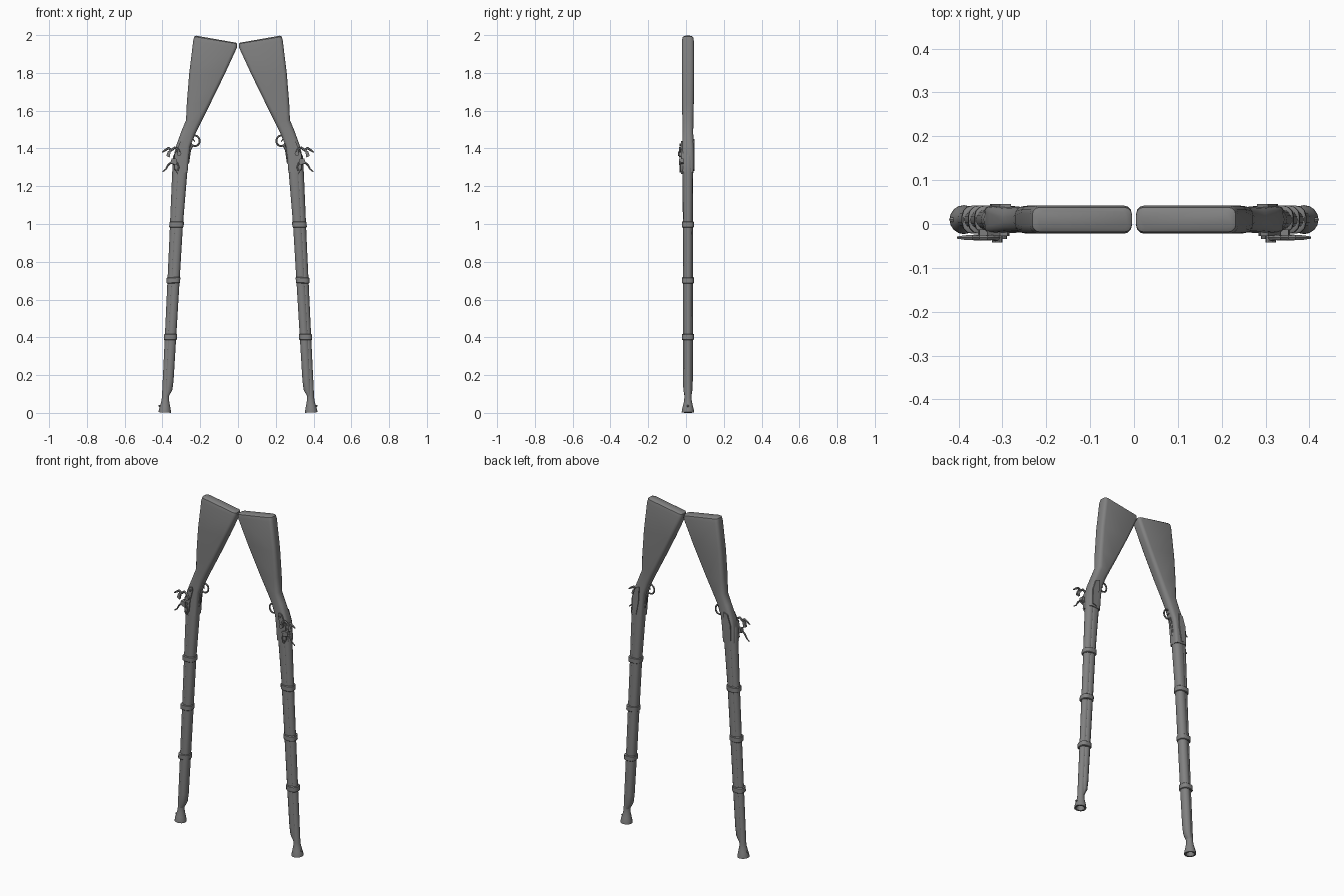
import bpy, bmesh, math
from mathutils import Vector

if "Cube" in bpy.data.objects:
    bpy.data.objects.remove(bpy.data.objects["Cube"])

YC = 0.01                                   # mid plane of the guns
gray = bpy.data.materials.new("gray")
gray.diffuse_color = (0.22, 0.22, 0.22, 1)
gray.use_nodes = True
gray.node_tree.nodes["Principled BSDF"].inputs["Base Color"].default_value = gray.diffuse_color


def finish(name, bm, angle=35):
    """Turn a bmesh into a smooth-shaded part mirrored across x = 0."""
    bmesh.ops.recalc_face_normals(bm, faces=bm.faces)
    me = bpy.data.meshes.new(name)
    bm.to_mesh(me)
    bm.free()
    ob = bpy.data.objects.new(name, me)
    bpy.context.collection.objects.link(ob)
    me.materials.append(gray)
    ob.modifiers.new("pair", 'MIRROR').use_mirror_merge = False
    bpy.ops.object.select_all(action='DESELECT')
    ob.select_set(True)
    bpy.context.view_layer.objects.active = ob
    bpy.ops.object.shade_smooth_by_angle(angle=math.radians(angle))
    return ob


def skin(bm, rings, closed=False):
    """Join rings of points with quads, capping the ends unless closed."""
    vs = [[bm.verts.new(p) for p in r] for r in rings]
    n = len(vs[0])
    pairs = list(zip(vs, vs[1:])) + ([(vs[-1], vs[0])] if closed else [])
    for a, b in pairs:
        for i in range(n):
            j = (i + 1) % n
            bm.faces.new((a[i], a[j], b[j], b[i]))
    if not closed:
        bm.faces.new(vs[0])
        bm.faces.new(vs[-1])


def section(outer, inner, hy, r):
    """Rounded rectangle spanning outer to inner (x, z), half thickness hy."""
    o, i = Vector((outer[0], 0, outer[1])), Vector((inner[0], 0, inner[1]))
    c, h = (o + i) / 2 + Vector((0, YC, 0)), (o - i) / 2
    u, hx = h.normalized(), h.length
    r = min(r, hx * 0.98, hy * 0.98)
    pts = []
    for q, (sx, sy) in enumerate(((1, 1), (-1, 1), (-1, -1), (1, -1))):
        for k in range(4):
            a = math.pi / 2 * (q + k / 3)
            pts.append(c + u * (sx * (hx - r) + r * math.cos(a))
                       + Vector((0, sy * (hy - r) + r * math.sin(a), 0)))
    return pts


def axis(z):
    """Barrel centre line, leaning in toward the top."""
    return Vector((0.388 - 0.0515 * z, YC, z))


AX = (axis(1) - axis(0)).normalized()
SIDE = Vector((AX.z, 0, -AX.x))


def lathe(name, profile):
    """Revolve (distance, radius) pairs about the barrel line."""
    bm = bmesh.new()
    rings = [[axis(0) + AX * d + SIDE * (r * math.cos(t)) + Vector((0, r * math.sin(t), 0))
              for t in (math.tau * k / 16 for k in range(16))] for d, r in profile]
    skin(bm, rings)
    return finish(name, bm)


def tube(name, pts, radii, closed=False, n=6):
    """Thin rod through points; a radius may vary per point."""
    P = [Vector(p) for p in pts]
    rings = []
    for k, p in enumerate(P):
        a = P[k - 1] if (k or closed) else p
        b = P[(k + 1) % len(P)] if (k < len(P) - 1 or closed) else p
        t = (b - a).normalized()
        w = t.cross(Vector((0, 1, 0))).normalized()
        v = t.cross(w)
        r = radii[k] if isinstance(radii, (list, tuple)) else radii
        rings.append([p + (w * math.cos(math.tau * i / n) + v * math.sin(math.tau * i / n)) * r
                      for i in range(n)])
    bm = bmesh.new()
    skin(bm, rings, closed)
    return finish(name, bm, 50)


def plate(name, outline, y0, y1):
    """Flat (x, z) outline given thickness along y."""
    bm = bmesh.new()
    skin(bm, [[(x, y, z) for x, z in outline] for y in (y0, y1)])
    return finish(name, bm)


def disc(name, x, z, r, y0, y1, n=10):
    plate(name, [(x + r * math.cos(math.tau * k / n), z + r * math.sin(math.tau * k / n))
                 for k in range(n)], y0, y1)


# Stock: butt, wrist and lock housing
butt = [((0.222, 1.997), (0.012, 1.960), 0.020, 0.016),
        ((0.232, 1.992), (0.005, 1.954), 0.028, 0.017),
        ((0.237, 1.970), (0.005, 1.935), 0.032, 0.018),
        ((0.258, 1.800), (0.072, 1.790), 0.032, 0.018),
        ((0.271, 1.640), (0.150, 1.630), 0.031, 0.020),
        ((0.275, 1.550), (0.197, 1.535), 0.029, 0.022),
        ((0.300, 1.490), (0.224, 1.480), 0.028, 0.022),
        ((0.329, 1.410), (0.252, 1.415), 0.030, 0.016),
        ((0.340, 1.360), (0.261, 1.350), 0.031, 0.014),
        ((0.342, 1.275), (0.267, 1.270), 0.031, 0.014)]
bm = bmesh.new()
skin(bm, [section(*s) for s in butt])
finish("butt_and_wrist", bm)

# Fore stock cradling the barrel, tapering to a point near the muzzle
fore = []
for z, inner, hy in ((1.30, 0.266, 0.028), (1.00, 0.291, 0.027), (0.40, 0.327, 0.027),
                     (0.17, 0.341, 0.026), (0.12, 0.347, 0.024), (0.085, 0.366, 0.018)):
    o = axis(z) + SIDE * 0.008
    fore.append(section((o.x, o.z), (inner, z + 0.003), hy, 0.022))
bm = bmesh.new()
skin(bm, fore)
finish("fore_stock", bm)

# Barrel with flared, hollow muzzle
lathe("barrel", [(1.38, 0.015), (1.36, 0.025), (1.27, 0.026), (0.9, 0.0225), (0.4, 0.020),
                 (0.08, 0.019), (0.06, 0.021), (0.035, 0.027), (0.014, 0.032), (0.002, 0.033),
                 (0.002, 0.024), (0.03, 0.016), (0.2, 0.014)])

# Front sight bead
s = axis(0.035) + SIDE * 0.024
tube("front_sight", [s, s + SIDE * 0.006, s + SIDE * 0.011], [0.006, 0.006, 0.003])

# Three barrel bands
for z, inner, r in ((0.995, 0.287, 0.023), (0.70, 0.306, 0.022), (0.40, 0.323, 0.021)):
    rings = []
    for dz, g in ((-0.016, -0.003), (-0.013, 0), (0.013, 0), (0.016, -0.003)):
        o = axis(z + dz) + SIDE * (r + 0.004 + g)
        rings.append(section((o.x, o.z), (inner - dz * 0.06 - g, z + dz + 0.003), 0.032 + g, 0.024))
    bm = bmesh.new()
    skin(bm, rings)
    finish("barrel_band", bm)

# Trigger guard ring and trigger
tube("trigger_guard", [(0.228 + 0.025 * math.cos(a), YC, 1.440 + 0.028 * math.sin(a))
                       for a in (math.tau * k / 16 for k in range(16))], 0.005, True)
tube("trigger", [(0.252, YC, 1.450), (0.238, YC, 1.448), (0.228, YC, 1.436)], [0.004, 0.004, 0.002])
tube("guard_tail", [(0.243, YC, 1.418), (0.256, YC, 1.39), (0.266, YC, 1.32)], 0.007)

# Lock plate on the front, side plate on the back
plate("lock_plate", [(0.288, 1.44), (0.305, 1.435), (0.335, 1.37), (0.337, 1.29), (0.322, 1.265),
                     (0.308, 1.29), (0.300, 1.36), (0.284, 1.42)], -0.027, -0.015)
plate("side_plate", [(0.280, 1.45), (0.305, 1.44), (0.325, 1.38), (0.328, 1.29), (0.300, 1.28),
                     (0.285, 1.36)], 0.035, 0.046)

# Hammer with jaws, flint and screw
Y = -0.031
tube("hammer", [(0.312, Y, 1.372), (0.318, Y, 1.395), (0.334, Y, 1.405), (0.350, Y, 1.393),
                (0.364, Y, 1.388)], [0.010, 0.007, 0.006, 0.007, 0.008])
tube("hammer_spur", [(0.350, Y, 1.393), (0.368, Y, 1.402), (0.384, Y, 1.392), (0.402, Y, 1.380)],
     [0.005, 0.007, 0.006, 0.003])
plate("flint", [(0.355, 1.392), (0.372, 1.384), (0.380, 1.360), (0.362, 1.352)], -0.037, -0.025)
disc("hammer_pivot", 0.312, 1.372, 0.012, -0.042, -0.025)

# Priming pan, frizzen and spring
plate("priming_pan", [(0.325, 1.345), (0.352, 1.348), (0.356, 1.325), (0.325, 1.312)], -0.038, -0.012)
tube("frizzen", [(0.336, Y, 1.318), (0.356, Y, 1.325), (0.370, Y, 1.312), (0.382, Y, 1.290),
                 (0.399, Y, 1.276)], [0.006, 0.006, 0.005, 0.004, 0.003])
tube("frizzen_spring", [(0.336, Y, 1.316), (0.322, Y, 1.325), (0.313, Y, 1.300), (0.322, Y, 1.275),
                        (0.333, Y, 1.290)], 0.004)
for x, z in ((0.296, 1.42), (0.318, 1.335), (0.322, 1.278)):
    disc("lock_screw", x, z, 0.006, -0.034, -0.025, 8)
